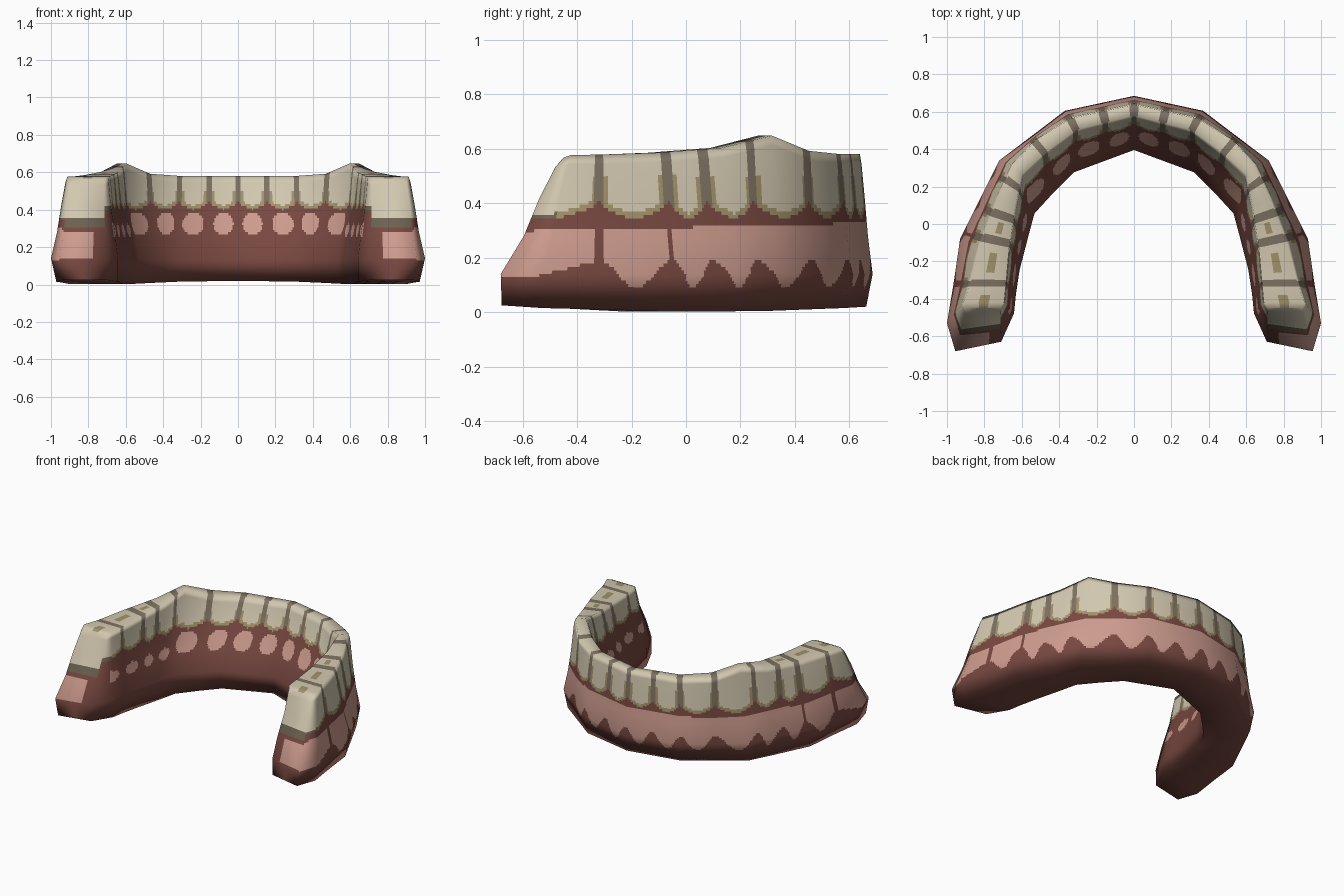
import bpy, math
from mathutils import Vector

if "Cube" in bpy.data.objects:
    bpy.data.objects.remove(bpy.data.objects["Cube"])

# Stations of one half arch: outer gum, inner gum, outer crown, inner crown (x, y), bottom z, top z
STATIONS = [
    ((0, .685), (0, .39), (0, .638), (0, .58), .02, .58),
    ((.37, .605), (.32, .27), (.335, .565), (.305, .505), .015, .58),
    ((.545, .472), (.43, .16), (.525, .45), (.47, .385), .01, .592),
    ((.72, .34), (.53, .05), (.645, .315), (.60, .265), .005, .648),
    ((.80, .18), (.56, -.06), (.73, .13), (.635, .09), .003, .603),
    ((.93, -.08), (.61, -.25), (.82, -.11), (.67, -.14), .003, .585),
    ((.965, -.32), (.63, -.38), (.875, -.32), (.685, -.32), .01, .578),
    ((1.0, -.53), (.64, -.48), (.912, -.42), (.695, -.42), .015, .577),
    ((.955, -.68), (.71, -.635), (.895, -.45), (.715, -.45), .025, .567),
]
OUT_F = [0, 0, .37, .62, .87, 1]          # lean from gum to crown, outside
IN_F = [.04, .03, .33, .73, .92, 1]       # the same, inside
# Tooth limits along the arch (station units) and tooth widths
LIMITS = [0, .5, 1.03, 2.05, 3.45, 4.3, 4.85, 6.0, 10.5]
WIDTHS = [.17, .17, .23, .27, .19, .14, .25, .75]


def mix(a, b, t):
    return a + (b - a) * t


def section(st):
    """Closed ring of 12 points: up the outside, down the inside."""
    o, i, to, ti = [Vector(p) for p in st[:4]]
    zb, zt = st[4:]
    zs = [zb, .14, .28, .42, zt - .035, zt]
    outer = [mix(o, to, f) for f in OUT_F]
    outer[0] = mix(o, i, .08)
    inner = [mix(i, ti, f) for f in IN_F]
    ring = [Vector((p.x, p.y, z)) for p, z in zip(outer, zs)]
    ring += [Vector((p.x, p.y, z)) for p, z in reversed(list(zip(inner, zs)))]
    return ring


half = [section(s) for s in STATIONS]
# Closing section: both sides meet on the middle of the end face
half.append([(half[-1][j] + half[-1][11 - j]) / 2 for j in range(12)])


def flip(ring):
    return [Vector((-p.x, p.y, p.z)) for p in ring]


rings = [flip(r) for r in half[:0:-1]] + half
last = len(rings) - 1

# Smooth normals of the coarse cage
normals = []
for s in range(last + 1):
    row = []
    for j in range(12):
        du = rings[min(s + 1, last)][j] - rings[max(s - 1, 0)][j]
        dv = (rings[s][(j + 1) % 12] - rings[s][j - 1])
        row.append(dv.cross(du).normalized())
    normals.append(row)

# Fine parameters along the arch and around the ring
us, qs = [], []
for s in range(last):
    n = max(8, int((rings[s + 1][1] - rings[s][1]).length / .009))
    us += [s + k / n for k in range(n)]
us.append(float(last))
for j in range(12):
    n = 8 if j == 5 else 4 if j == 11 else 11
    qs += [j + k / n for k in range(n)]


def sample(grid, u, q):
    s, j = min(int(u), last - 1), int(q)
    a, b = u - s, q - j
    k = (j + 1) % 12
    return mix(mix(grid[s][j], grid[s][k], b), mix(grid[s + 1][j], grid[s + 1][k], b), a)


GUM, PALE, TOOTH, GROOVE, TAN, OLIVE = range(6)


def paint(u, q, z):
    """Colour by place on the arch, side of the ring and height."""
    k = max(i for i in range(8) if u >= LIMITS[i])
    t = (u - LIMITS[k]) / (LIMITS[k + 1] - LIMITS[k])
    c = 1 - abs(2 * t - 1)                    # 0 between teeth, 1 mid tooth
    e = min(t, 1 - t) * WIDTHS[k]             # distance to the next gap
    if k == 7:
        e = t * WIDTHS[k]
        c = min(1, t * 4)
    if q >= 11:
        return GUM
    if 5 <= q < 6:                            # biting surface
        if e < .022:
            return GROOVE
        if u > 4.3 and abs(q - 5.5) < .16 and c > .55 and u < 8:
            return TAN
        return TOOTH
    inside = q >= 6 and u < 8
    line = .45 - .05 * math.sqrt(c) if inside else .415 - .075 * math.sqrt(c)
    if z > line:                              # crowns
        if e < .019:
            return GROOVE
        if z < line + .022:
            return OLIVE if u > 7 else TAN
        if e < .032 and z < .5:
            return TAN
        return TOOTH
    if inside:                                # pale spots behind each tooth
        mid, tall = (.325, .06) if u < 3.4 else (.29, .035)
        if u < 7.2 and ((z - mid) / tall) ** 2 + ((1 - c) / .68) ** 2 < 1:
            return PALE
        return GUM
    if u > 8:                                 # end face
        if z > line - .03:
            return OLIVE
        return PALE if .14 < z < .285 and (q < 6 or u > 8.5) else GUM
    if k >= 6 and e < .014:
        return GUM
    wave = .14 + .05 * math.cos(2 * math.pi * t) if k < 7 else .13 + .06 * (1 - c)
    return PALE if wave < z < .33 - .004 * u else GUM


# Jaw arch mesh
nq = len(qs)
verts = [sample(rings, u, q) for u in us for q in qs]
norms = [sample(normals, u, q).normalized() for u in us for q in qs]
faces, colours = [], []
for a in range(len(us) - 1):
    for b in range(nq):
        b2 = (b + 1) % nq
        f = (a * nq + b, a * nq + b2, (a + 1) * nq + b2, (a + 1) * nq + b)
        faces.append(f)
        z = sum(verts[i].z for i in f) / 4
        u = abs((us[a] + us[a + 1]) / 2 - last / 2)
        q = (qs[b] + (qs[b2] if b2 else 12)) / 2
        colours.append(paint(u, q, z))

mesh = bpy.data.meshes.new("jaw_arch")
mesh.from_pydata(verts, [], faces)
jaw = bpy.data.objects.new("jaw_arch", mesh)
bpy.context.collection.objects.link(jaw)


def linear(v):
    v /= 255
    return v / 12.92 if v < .04045 else ((v + .055) / 1.055) ** 2.4


for name, rgb in [("dark gum", (120, 72, 64)), ("pale gum", (205, 155, 142)),
                  ("tooth ivory", (210, 200, 176)), ("groove grey", (125, 113, 98)),
                  ("tan rim", (162, 146, 106)), ("olive rim", (108, 98, 80))]:
    m = bpy.data.materials.new(name)
    m.diffuse_color = [linear(v) for v in rgb] + [1]
    m.use_nodes = True
    m.node_tree.nodes["Principled BSDF"].inputs["Base Color"].default_value = m.diffuse_color
    mesh.materials.append(m)
mesh.polygons.foreach_set("material_index", colours)
mesh.polygons.foreach_set("use_smooth", [True] * len(faces))
mesh.update()
mesh.normals_split_custom_set_from_vertices([tuple(n) for n in norms])
